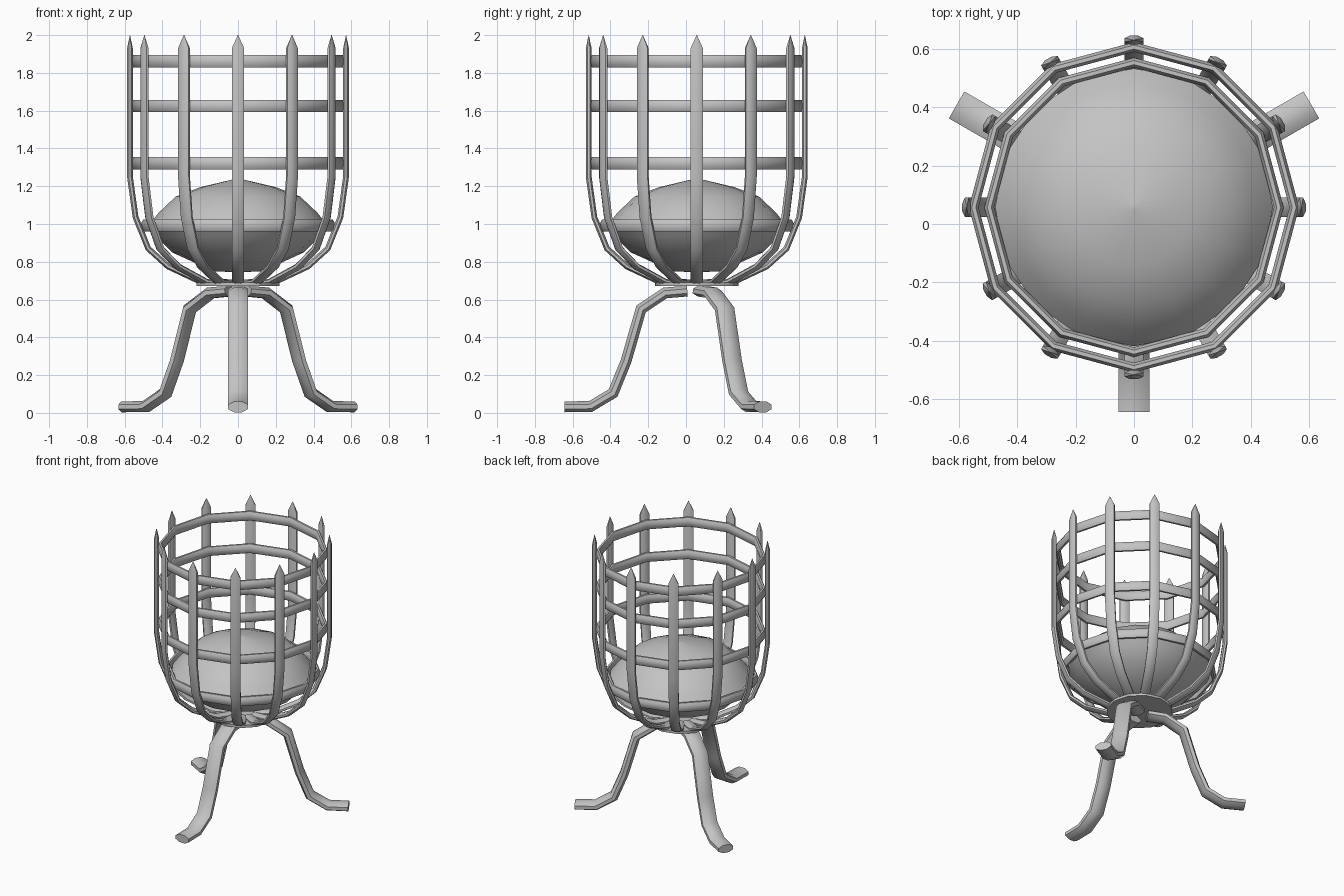
import bpy, bmesh
from math import sin, cos, pi, radians
from mathutils import Vector

if "Cube" in bpy.data.objects:
    bpy.data.objects.remove(bpy.data.objects["Cube"])

CENTRE = (0, 0.057, 0)
BARS = 12

iron = bpy.data.materials.new("grey_iron")
iron.use_nodes = True
iron.diffuse_color = (0.55, 0.55, 0.55, 1)
iron.node_tree.nodes["Principled BSDF"].inputs["Base Color"].default_value = (0.55, 0.55, 0.55, 1)


def oval(width, thick):
    """Eight-sided flattened section."""
    return [(width / 2 * cos(a), thick / 2 * sin(a))
            for a in (pi / 8 + i * pi / 4 for i in range(8))]


def finish(bm, name, angle=50):
    bmesh.ops.remove_doubles(bm, verts=bm.verts, dist=0.0005)
    bmesh.ops.recalc_face_normals(bm, faces=bm.faces)
    mesh = bpy.data.meshes.new(name)
    bm.to_mesh(mesh)
    bm.free()
    mesh.materials.append(iron)
    obj = bpy.data.objects.new(name, mesh)
    obj.location = CENTRE
    bpy.context.collection.objects.link(obj)
    bpy.ops.object.select_all(action="DESELECT")
    obj.select_set(True)
    bpy.context.view_layer.objects.active = obj
    bpy.ops.object.shade_smooth_by_angle(angle=radians(angle))
    return obj


def skin(bm, loops, closed=False):
    """Join consecutive vertex loops with quads, capping open ends."""
    pairs = list(zip(loops, loops[1:]))
    if closed:
        pairs.append((loops[-1], loops[0]))
    for a, b in pairs:
        n = len(a)
        for i in range(n):
            j = (i + 1) % n
            bm.faces.new((a[i], a[j], b[j], b[i]))
    if not closed:
        bm.faces.new(loops[0])
        bm.faces.new(loops[-1])


def sweep(name, path, width, thick, pointed=False):
    """Sweep the oval along a path of (radius, height) in the local xz plane."""
    bm = bmesh.new()
    pts = [Vector(p) for p in path]
    loops = []
    for i, p in enumerate(pts):
        d0 = (p - pts[max(i - 1, 0)]).normalized()
        d1 = (pts[min(i + 1, len(pts) - 1)] - p).normalized()
        t = (d0 + d1).normalized()
        miter = 1 / max(t.dot(d0), t.dot(d1))
        n = Vector((-t.y, t.x)) * miter
        s = 0.04 if pointed and i == len(pts) - 1 else 1
        loops.append([bm.verts.new((p.x + n.x * v * s, u * s, p.y + n.y * v * s))
                      for u, v in oval(width, thick)])
    skin(bm, loops)
    return finish(bm, name)


def hoop(name, radius, z, height, thick):
    """Twelve-sided band with its corners at the upright bars."""
    bm = bmesh.new()
    loops = []
    for i in range(BARS):
        a = 2 * pi * i / BARS
        loops.append([bm.verts.new(((radius + v) * cos(a), (radius + v) * sin(a), z + u))
                      for u, v in oval(height, thick)])
    skin(bm, loops, closed=True)
    return finish(bm, name)


def lathe(name, profile, segments, angle):
    bm = bmesh.new()
    loops = [[bm.verts.new((r * cos(2 * pi * i / segments), r * sin(2 * pi * i / segments), z))
              for i in range(segments)] for r, z in profile]
    skin(bm, loops)
    return finish(bm, name, angle)


def repeat(obj, name, angles):
    """Place linked copies of a part around the centre."""
    for i, a in enumerate(angles):
        part = obj if i == 0 else obj.copy()
        if i:
            bpy.context.collection.objects.link(part)
        part.name = f"{name}_{i + 1}"
        part.rotation_euler.z = radians(a)


# Upright basket bars with pointed tips
bar_path = [(0.08, 0.69), (0.2, 0.695), (0.37, 0.775), (0.475, 0.87), (0.542, 1.035),
            (0.572, 1.25), (0.572, 1.93), (0.572, 2.0)]
repeat(sweep("basket_bar", bar_path, 0.071, 0.033, pointed=True),
       "basket_bar", [i * 360 / BARS for i in range(BARS)])

# Hoops
for label, radius, z in (("top", 0.548, 1.862), ("upper", 0.548, 1.625),
                         ("middle", 0.548, 1.322), ("lower", 0.495, 0.992)):
    hoop(label + "_hoop", radius, z, 0.07, 0.036)

# Mound of fuel held in the basket
lathe("fuel_mound", [(0.02, 0.745), (0.13, 0.75), (0.35, 0.85), (0.43, 0.93), (0.475, 0.99),
                     (0.42, 1.06), (0.33, 1.145), (0.2, 1.195), (0.01, 1.24)], 16, 60)

# Base plate under the bars
lathe("base_plate", [(0.22, 0.672), (0.22, 0.69)], 12, 30)

# Three splayed legs with flat feet
leg_path = [(0.05, 0.645), (0.168, 0.635), (0.295, 0.55), (0.374, 0.275),
            (0.443, 0.105), (0.562, 0.034), (0.7, 0.032)]
repeat(sweep("leg", leg_path, 0.115, 0.062), "leg", (-90, 30, 150))
